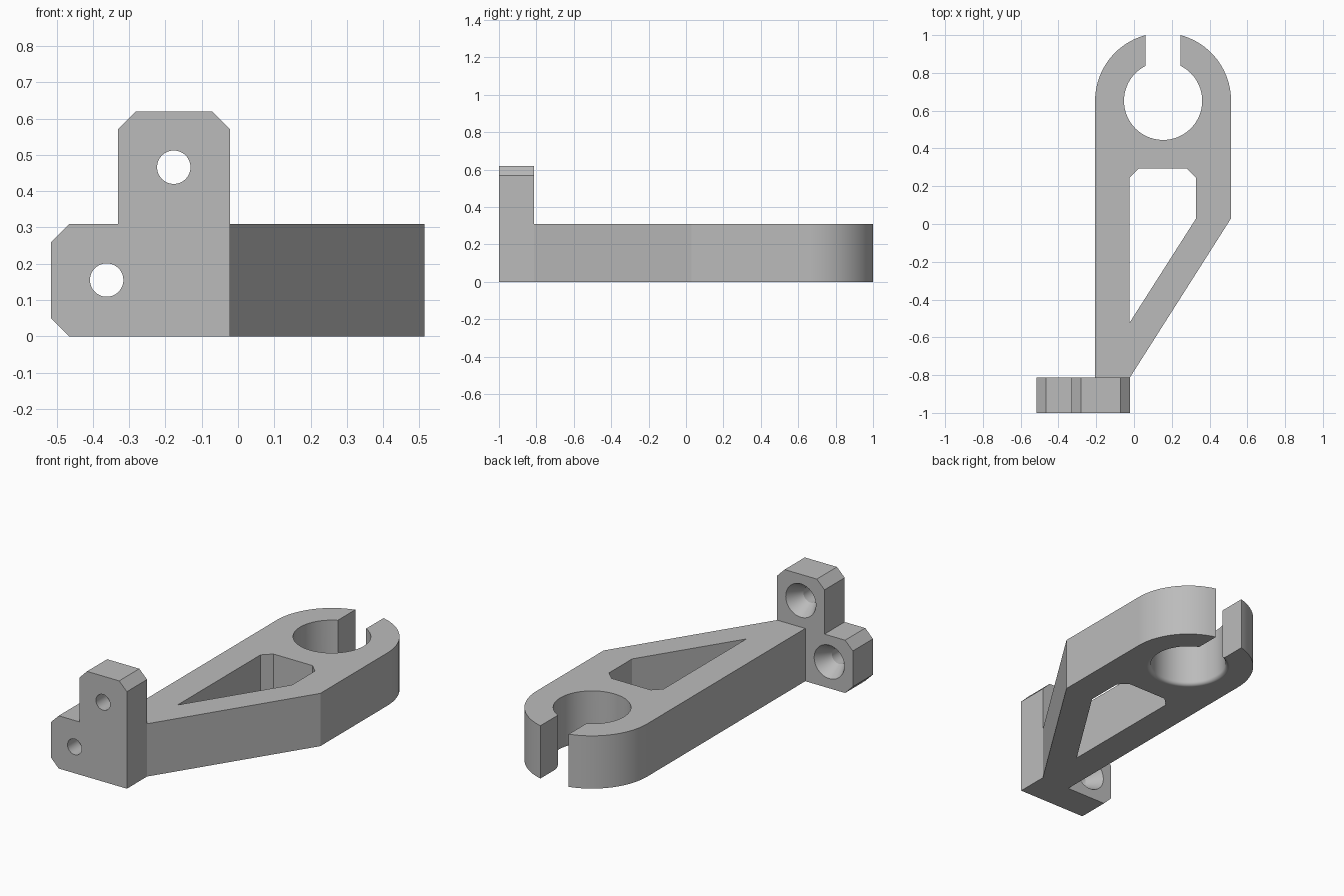
import bpy, bmesh
from math import sin, cos, pi, radians
from mathutils import Matrix, Vector

cube = bpy.data.objects.get("Cube")
if cube:
    bpy.data.objects.remove(cube, do_unlink=True)

# One plain grey for the whole bracket
grey = bpy.data.materials.new("light_grey")
grey.use_nodes = True
grey.diffuse_color = (0.5, 0.5, 0.5, 1)
grey.node_tree.nodes["Principled BSDF"].inputs["Base Color"].default_value = (0.5, 0.5, 0.5, 1)

THICK = 0.31            # arm height
BACK = -0.813           # rear face of the mounting plate
EDGE = -0.022           # shared side of plate and arm
CX, CY = 0.154, 0.652   # clip centre
R_OUT, R_IN = 0.36, 0.207
UPRIGHT = Matrix.Rotation(pi / 2, 4, 'X')   # maps local z to -y


def finish(name, bm):
    bmesh.ops.recalc_face_normals(bm, faces=bm.faces)
    mesh = bpy.data.meshes.new(name)
    bm.to_mesh(mesh)
    bm.free()
    mesh.materials.append(grey)
    ob = bpy.data.objects.new(name, mesh)
    bpy.context.collection.objects.link(ob)
    return ob


def prism(name, outline, low, high, matrix=Matrix()):
    """Extrude a flat outline along local z."""
    bm = bmesh.new()
    face = bm.faces.new([bm.verts.new((x, y, low)) for x, y in outline])
    top = bmesh.ops.extrude_face_region(bm, geom=[face])["geom"]
    moved = [v for v in top if isinstance(v, bmesh.types.BMVert)]
    bmesh.ops.translate(bm, verts=moved, vec=(0, 0, high - low))
    bm.transform(matrix)
    return finish(name, bm)


def lathe(name, profile, matrix, sides=72):
    """Closed turned solid from (radius, height) pairs."""
    bm = bmesh.new()
    rings = [[bm.verts.new((r * cos(2 * pi * i / sides), r * sin(2 * pi * i / sides), h))
              for i in range(sides)] for r, h in profile]
    for a, b in zip(rings, rings[1:]):
        for i in range(sides):
            j = (i + 1) % sides
            bm.faces.new((a[i], a[j], b[j], b[i]))
    bm.faces.new(rings[0])
    bm.faces.new(rings[-1])
    bm.transform(matrix)
    return finish(name, bm)


def cut(target, cutters):
    for cutter in cutters:
        cutter.hide_render = True
        mod = target.modifiers.new("cut", 'BOOLEAN')
        mod.operation = 'DIFFERENCE'
        mod.solver = 'EXACT'
        mod.object = cutter
    bpy.ops.object.select_all(action='DESELECT')
    bpy.context.view_layer.objects.active = target
    target.select_set(True)
    for mod in list(target.modifiers):
        bpy.ops.object.modifier_apply(modifier=mod.name)
    for cutter in cutters:
        bpy.data.objects.remove(cutter, do_unlink=True)
    bpy.ops.object.shade_smooth_by_angle(angle=radians(25))
    weighted = target.modifiers.new("flat_faces", 'WEIGHTED_NORMAL')
    weighted.keep_sharp = True


# Arm: straight left side, slanted brace, rounded clip end
arc = [(CX + R_OUT * cos(pi * i / 48), CY + R_OUT * sin(pi * i / 48)) for i in range(49)]
arm = prism("arm_with_clip", [(CX - R_OUT, BACK), (EDGE, BACK), (CX + R_OUT, 0.03)] + arc, 0, THICK)

# Clip bore with a softly rounded lower rim
F = 0.022
rim = [(R_IN + F - F * cos(a), F - F * sin(a)) for a in (pi / 2 * (1 - i / 6) for i in range(7))]
bore = lathe("bore_cutter", [(R_IN + F, -0.1)] + rim + [(R_IN, THICK + 0.1)],
             Matrix.Translation((CX, CY, 0)), 96)

# Clip opening
HALF = 0.092
slot = prism("slot_cutter", [(CX - HALF, CY), (CX + HALF, CY), (CX + HALF, 1.2), (CX - HALF, 1.2)],
             -0.1, THICK + 0.1)

# Lightening window between the side and the brace
window = prism("window_cutter", [(-0.025, -0.525), (0.329, 0.03), (0.329, 0.245), (0.279, 0.293),
                                 (0.025, 0.293), (-0.025, 0.245)], -0.1, THICK + 0.1)
cut(arm, [bore, slot, window])

# L-shaped mounting plate with chamfered corners
plate = prism("mounting_plate", [(-0.515, 0.05), (-0.465, 0), (EDGE, 0), (EDGE, 0.57), (-0.072, 0.62),
                                 (-0.281, 0.62), (-0.331, 0.57), (-0.331, THICK), (-0.465, THICK),
                                 (-0.515, 0.26)], -BACK, 1, UPRIGHT)

# Screw holes, countersunk from the rear
R_HOLE, R_HEAD, DEPTH = 0.046, 0.098, 0.09
screw = [(R_HEAD, -0.05), (R_HEAD, 0), (R_HOLE, DEPTH), (R_HOLE, 0.4)]
holes = [lathe("screw_cutter", screw, Matrix.Translation(Vector((x, BACK, z))) @ UPRIGHT)
         for x, z in ((-0.177, 0.466), (-0.362, 0.155))]
cut(plate, holes)
